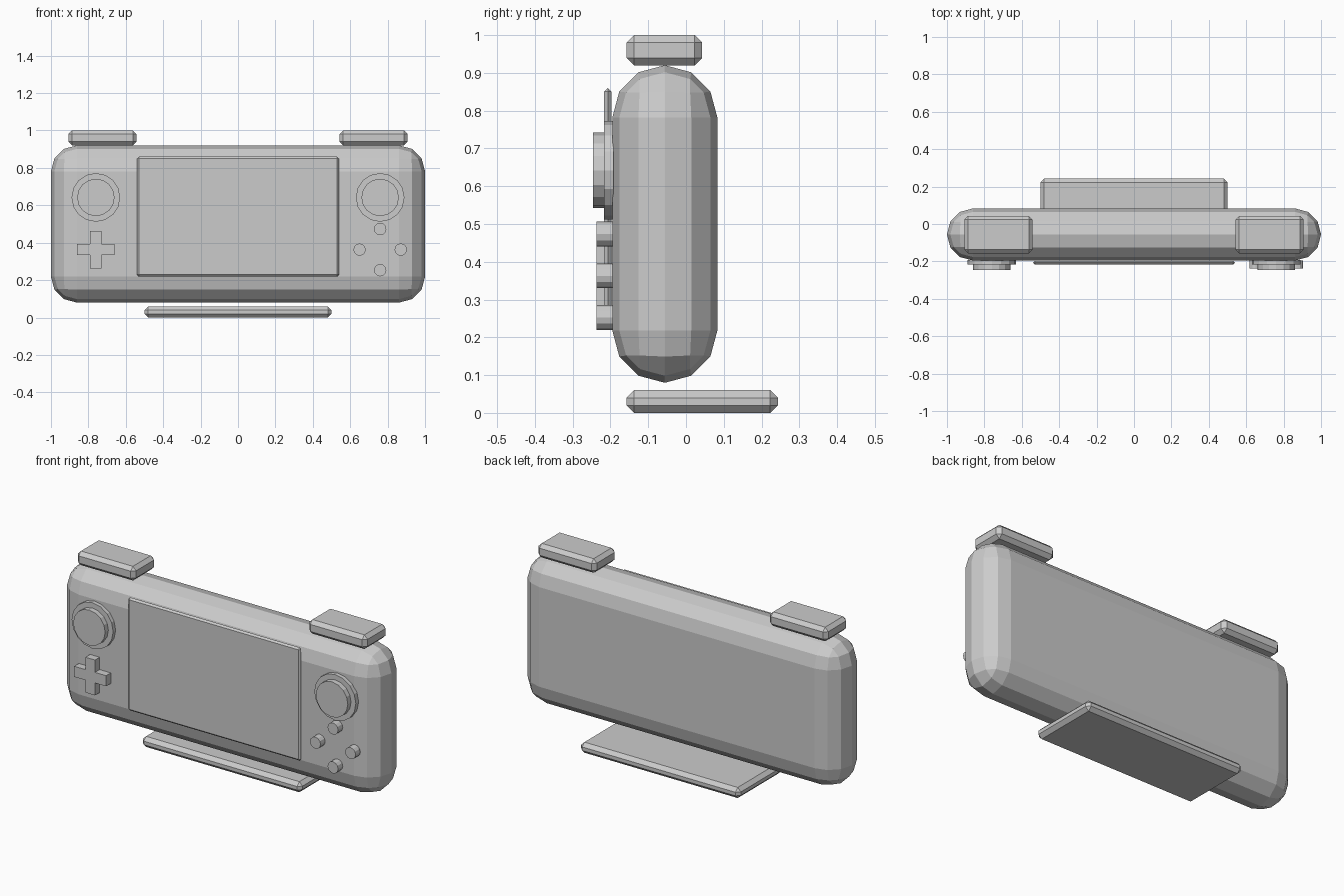
import bpy
from math import pi, sin, cos

if "Cube" in bpy.data.objects:
    bpy.data.objects.remove(bpy.data.objects["Cube"])

# One flat grey for every part
grey = bpy.data.materials.new("plain grey")
grey.use_nodes = True
colour = (0.6, 0.6, 0.6, 1)
grey.diffuse_color = colour
grey.node_tree.nodes["Principled BSDF"].inputs["Base Color"].default_value = colour

FACE = -0.195  # front surface of the body


def finish(name):
    obj = bpy.context.object
    obj.name = obj.data.name = name
    obj.data.materials.append(grey)
    bpy.ops.object.transform_apply(location=False, rotation=True, scale=True)
    return obj


def box(name, centre, size, bevel=0, segments=1):
    bpy.ops.mesh.primitive_cube_add(size=1, location=centre)
    bpy.context.object.scale = size
    obj = finish(name)
    if bevel:
        mod = obj.modifiers.new("Bevel", 'BEVEL')
        mod.width, mod.segments = bevel, segments
        mod.limit_method = 'NONE'
    return obj


def disc(name, x, z, radius, front, back, sides):
    """Cylinder facing the front."""
    bpy.ops.mesh.primitive_cylinder_add(
        vertices=sides, radius=radius, depth=back - front,
        location=(x, (front + back) / 2, z), rotation=(pi / 2, 0, 0))
    return finish(name)


# Rounded body and screen
box("body", (0, -0.056, 0.5), (2, 0.278, 0.84), 0.138, 3)
box("screen", (0, -0.207, 0.54), (1.08, 0.02, 0.64), 0.0099)

# Shoulder buttons and thumb sticks on both sides
for side, s in (("left", 1), ("right", -1)):
    box(side + "_shoulder_button", (s * 0.725, -0.057, 0.96), (0.365, 0.2, 0.08), 0.02)
    disc(side + "_stick_base", s * 0.76, 0.642, 0.13, -0.217, -0.192, 16)
    disc(side + "_stick_cap", s * 0.76, 0.642, 0.1, -0.246, -0.206, 16)

# Direction pad: one cross-shaped prism
a, w = 0.1, 0.03
quarter = [(a, -w), (a, w), (w, w)]
outline = []
for k in range(4):
    c, n = round(cos(k * pi / 2)), round(sin(k * pi / 2))
    outline += [(x * c - z * n, x * n + z * c) for x, z in quarter]
count = len(outline)
verts = [(x, y, z) for y in (-0.237, FACE) for x, z in outline]
faces = [list(range(count)), list(range(2 * count - 1, count - 1, -1))]
for i in range(count):
    j = (i + 1) % count
    faces.append([j, i, i + count, j + count])
mesh = bpy.data.meshes.new("direction_pad")
mesh.from_pydata(verts, [], faces)
mesh.materials.append(grey)
pad = bpy.data.objects.new("direction_pad", mesh)
pad.location = (-0.76, 0, 0.363)
bpy.context.collection.objects.link(pad)

# Four action buttons in a diamond
for name, dx, dz in (("top", 0, 1), ("bottom", 0, -1), ("inner", -1, 0), ("outer", 1, 0)):
    disc(name + "_action_button", 0.76 + 0.11 * dx, 0.363 + 0.11 * dz, 0.033, -0.237, FACE, 12)

# Stand plate under the body
box("stand", (0, 0.043, 0.03), (1, 0.4, 0.06), 0.02)
